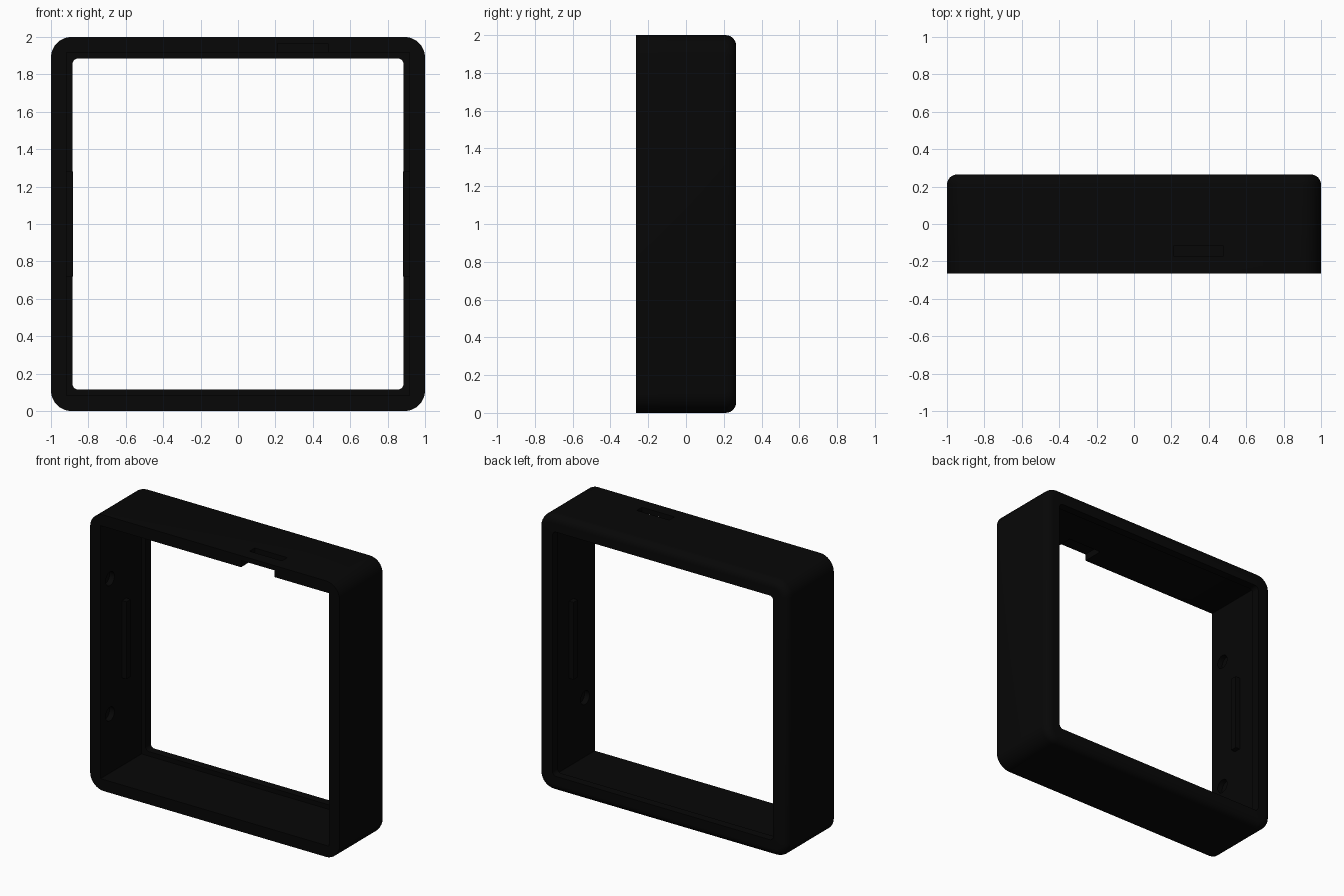
import bpy, bmesh, math
from mathutils import Vector

if "Cube" in bpy.data.objects:
    bpy.data.objects.remove(bpy.data.objects["Cube"])

black = bpy.data.materials.new("matte_black")
black.diffuse_color = (0.002, 0.002, 0.002, 1)
black.use_nodes = True
black.node_tree.nodes["Principled BSDF"].inputs["Base Color"].default_value = black.diffuse_color


def finish(name, bm):
    bmesh.ops.recalc_face_normals(bm, faces=bm.faces)
    mesh = bpy.data.meshes.new(name)
    bm.to_mesh(mesh)
    bm.free()
    mesh.materials.append(black)
    ob = bpy.data.objects.new(name, mesh)
    bpy.context.collection.objects.link(ob)
    return ob


def rounded_square(bm, half, radius, y, steps=8):
    """Loop of vertices around the opening, in the plane y."""
    loop = []
    for k, (sx, sz) in enumerate([(1, 1), (-1, 1), (-1, -1), (1, -1)]):
        for i in range(steps + 1):
            a = math.pi / 2 * (k + i / steps)
            loop.append(bm.verts.new((sx * (half - radius) + radius * math.cos(a), y,
                                      1 + sz * (half - radius) + radius * math.sin(a))))
    return loop


def add_box(bm, lo, hi):
    for v in bmesh.ops.create_cube(bm, size=1)["verts"]:
        v.co = Vector([(a + b) / 2 + c * (b - a) for a, b, c in zip(lo, hi, v.co)])


def add_cylinder(bm, x, y, z, radius, depth):
    made = bmesh.ops.create_cone(bm, cap_ends=True, segments=24,
                                 radius1=radius, radius2=radius, depth=depth)
    for v in made["verts"]:
        v.co = Vector((x + v.co.z, y + v.co.x, z + v.co.y))


# Frame ring: square cavity with a narrower rounded lip at the back
D, R, WALL = 0.265, 0.055, 0.917
profile = [(WALL, 0.004, -D), (1, 0.11, -D)]
for i in range(7):
    a = math.pi / 2 * i / 6
    inset = R * (1 - math.cos(a))
    profile.append((1 - inset, 0.11 - inset, D - R + R * math.sin(a)))
profile += [(0.885, 0.03, D), (0.885, 0.03, D - 0.06), (WALL, 0.004, D - 0.06)]
bm = bmesh.new()
loops = [rounded_square(bm, *p) for p in profile]
n = len(loops[0])
for a, b in zip(loops, loops[1:] + loops[:1]):
    for i in range(n):
        j = (i + 1) % n
        bm.faces.new((a[i], a[j], b[j], b[i]))
frame = finish("frame", bm)

# Cutters: front notch, slot through the thin roof above it, screw recesses in the sides
notch, slot, recesses = bmesh.new(), bmesh.new(), bmesh.new()
add_box(notch, (0.21, -0.3, 1.85), (0.48, -0.11, 1.966))
add_box(slot, (0.215, -0.175, 1.9), (0.475, -0.115, 2.05))
for side in (-1, 1):
    for z in (0.51, 1.49):
        add_cylinder(recesses, side * WALL, -0.155, z, 0.05, 0.08)
bpy.context.view_layer.objects.active = frame
frame.select_set(True)
for name, cut in (("notch", notch), ("slot", slot), ("recess", recesses)):
    cutter = finish(name + "_cutter", cut)
    cutter.hide_render = True
    mod = frame.modifiers.new(name, 'BOOLEAN')
    mod.operation = 'DIFFERENCE'
    mod.solver = 'EXACT'
    mod.object = cutter
    bpy.ops.object.modifier_apply(modifier=name)
    bpy.data.objects.remove(cutter)
bpy.ops.object.shade_smooth_by_angle(angle=math.radians(30))

# Snap ridges on the inner side walls
for side, label in ((-1, "left"), (1, "right")):
    xs = sorted((side * (WALL + 0.005), side * 0.881))
    bm = bmesh.new()
    add_box(bm, (xs[0], -0.02, 0.72), (xs[1], 0.03, 1.28))
    finish(label + "_snap_ridge", bm)
